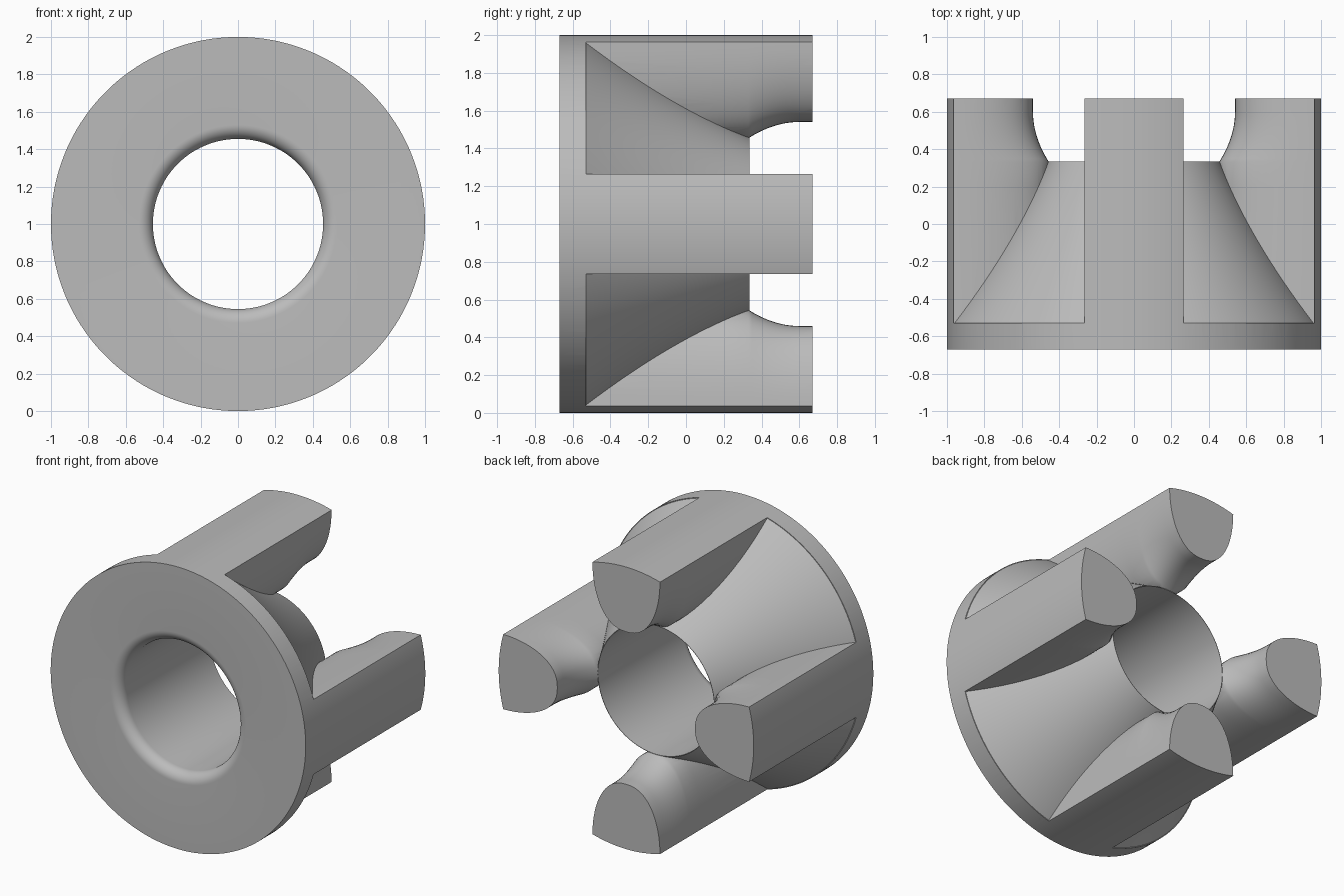
import bpy, bmesh, math
from mathutils import Matrix

cube = bpy.data.objects.get("Cube")
if cube:
    bpy.data.objects.remove(cube, do_unlink=True)

grey = bpy.data.materials.new("plain_grey")
grey.use_nodes = True
grey.diffuse_color = (0.5, 0.5, 0.5, 1)
grey.node_tree.nodes["Principled BSDF"].inputs["Base Color"].default_value = (0.5, 0.5, 0.5, 1)

FRONT, BACK, RIM, CONE_END, BORE = -0.67, 0.67, -0.53, 0.335, 0.455


def skin(name, rings, loop=False):
    """Join equal closed rings of points into a solid; a loop closes on itself."""
    bm = bmesh.new()
    rows = [[bm.verts.new(p) for p in ring] for ring in rings]
    n = len(rows[0])
    pairs = list(zip(rows, rows[1:])) + ([(rows[-1], rows[0])] if loop else [])
    for a, b in pairs:
        for i in range(n):
            j = (i + 1) % n
            bm.faces.new((a[i], a[j], b[j], b[i]))
    if not loop:
        bm.faces.new(rows[0])
        bm.faces.new(rows[-1])
    bmesh.ops.recalc_face_normals(bm, faces=bm.faces)
    mesh = bpy.data.meshes.new(name)
    bm.to_mesh(mesh)
    bm.free()
    mesh.materials.append(grey)
    obj = bpy.data.objects.new(name, mesh)
    bpy.context.collection.objects.link(obj)
    return obj


def lathe(name, profile, loop=False, steps=160):
    """Turn (radius, y) points about the long axis at z = 1."""
    angles = [2 * math.pi * (i + 0.5) / steps for i in range(steps)]
    return skin(name, [[(r * math.sin(a), y, 1 + r * math.cos(a)) for a in angles]
                       for r, y in profile], loop)


def combine(target, other, operation):
    mod = target.modifiers.new(operation.lower(), "BOOLEAN")
    mod.operation, mod.object, mod.solver = operation, other, "EXACT"
    bpy.context.view_layer.objects.active = target
    bpy.ops.object.modifier_apply(modifier=mod.name)
    bpy.data.objects.remove(other, do_unlink=True)


# Flange and slightly hollow cone, oversized outside
cone = []
for i in range(17):
    t = i / 16
    r = 0.995 + (BORE + 0.003 - 0.995) * t - 0.1 * t * (1 - t)
    cone.append((r, RIM + (CONE_END - RIM) * t))
body = lathe("flanged_socket", [(1.1, FRONT - 0.1), (1.1, RIM)] + cone)


# Prong: bullet-shaped section whose tip flares into the cone
def tip_radius(y):
    u = min(1, max(0, (0.6 - y) / 0.27))
    return 0.54 - 0.086 * u * u


def prong_section(y):
    tip = tip_radius(y)
    depth = 1 - tip
    half = [(0.268, 1.1), (0.267, 1.0)]
    for i in range(1, 17):
        a = math.pi / 2 * i / 16
        side = 0.265 * math.cos(a) ** 0.85 if i < 16 else 0
        half.append((side, 0.964 - (depth - 0.036) * math.sin(a)))
    ring = half + [(-x, r) for x, r in reversed(half[:-1])]
    return [(x, y, 1 + r) for x, r in ring]


stations = [RIM - 0.05, 0.2] + [0.33 + 0.27 * i / 14 for i in range(15)] + [BACK + 0.1]
for k, side in enumerate(("top", "left", "bottom", "right")):
    prong = skin(side + "_prong", [prong_section(y) for y in stations])
    centre = Matrix.Translation((0, 0, 1))
    turn = centre @ Matrix.Rotation(k * math.pi / 2, 4, "Y") @ centre.inverted()
    prong.data.transform(turn)
    combine(body, prong, "UNION")

# Outer cylinder with a bore that is rounded at the front
R = 0.075
mouth = [(BORE + R - R * math.cos(a), FRONT + R - R * math.sin(a))
         for a in [math.pi / 2 * i / 10 for i in range(11)]]
envelope = lathe("envelope", [(BORE, BACK)] + mouth + [(1, FRONT), (1, BACK)], loop=True)
combine(body, envelope, "INTERSECT")

bpy.ops.object.select_all(action="DESELECT")
body.select_set(True)
bpy.context.view_layer.objects.active = body
bpy.ops.object.shade_smooth_by_angle(angle=math.radians(30))
